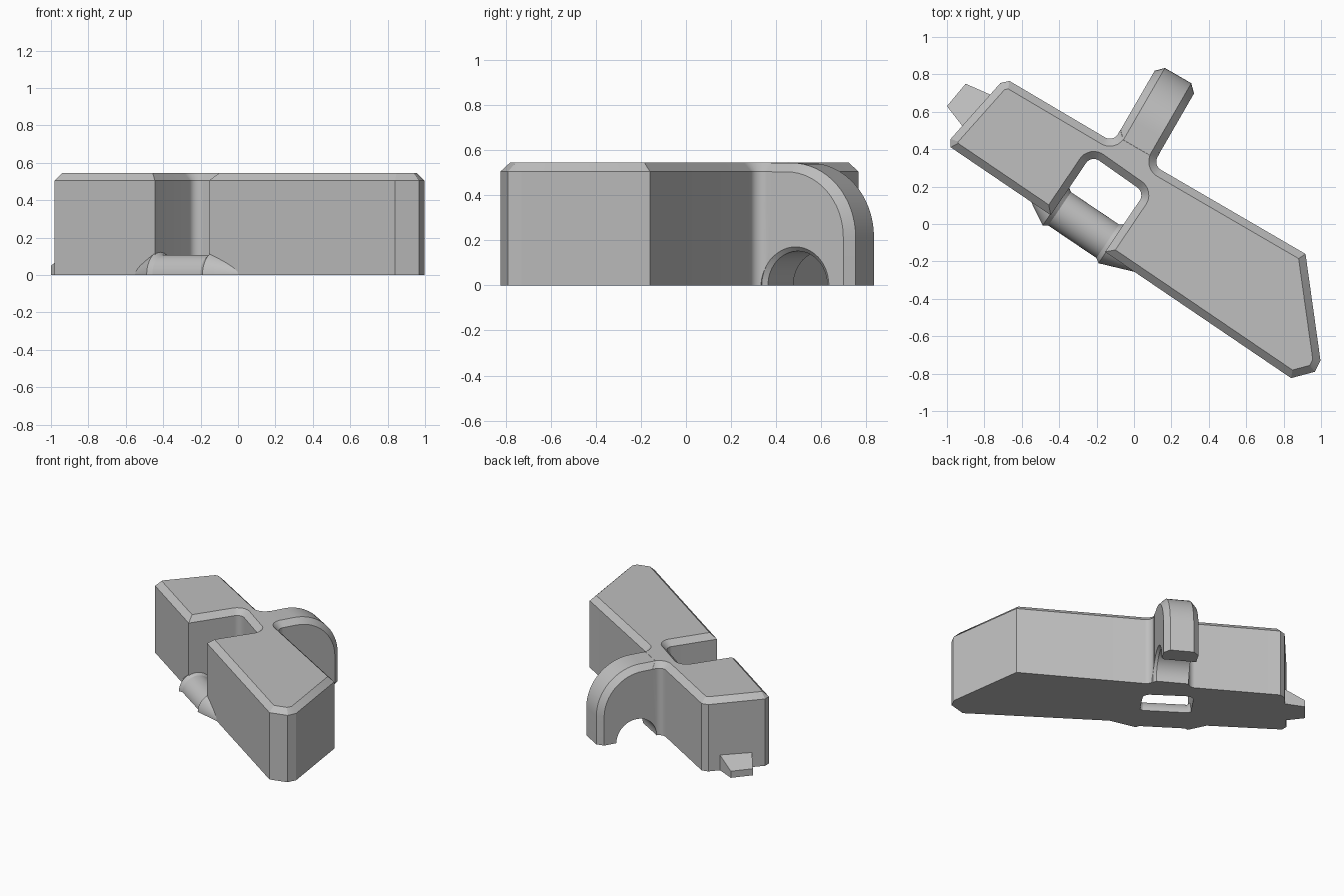
import bpy, bmesh, math
from mathutils import Vector

cube = bpy.data.objects.get("Cube")
if cube:
    bpy.data.objects.remove(cube, do_unlink=True)

HEIGHT, CHAMFER = 0.545, 0.04
TILT = math.radians(-30)          # the block lies turned in plan
U = Vector((math.cos(TILT), math.sin(TILT), 0))
V = Vector((-U.y, U.x, 0))
Z = Vector((0, 0, 1))

grey = bpy.data.materials.new("plain grey")
grey.use_nodes = True
grey.diffuse_color = (0.52, 0.52, 0.52, 1)
grey.node_tree.nodes["Principled BSDF"].inputs["Base Color"].default_value = grey.diffuse_color


def finish(bm, name):
    bmesh.ops.recalc_face_normals(bm, faces=bm.faces[:])
    mesh = bpy.data.meshes.new(name)
    bm.to_mesh(mesh)
    bm.free()
    obj = bpy.data.objects.new(name, mesh)
    obj.data.materials.append(grey)
    bpy.context.collection.objects.link(obj)
    return obj


def activate(obj):
    bpy.ops.object.select_all(action='DESELECT')
    obj.select_set(True)
    bpy.context.view_layer.objects.active = obj


def prism(points, offset):
    """Extrude a closed outline along an offset vector."""
    bm = bmesh.new()
    face = bm.faces.new([bm.verts.new(p) for p in points])
    made = bmesh.ops.extrude_face_region(bm, geom=[face], use_keep_orig=True)
    verts = [g for g in made["geom"] if isinstance(g, bmesh.types.BMVert)]
    bmesh.ops.translate(bm, verts=verts, vec=offset)
    bmesh.ops.recalc_face_normals(bm, faces=bm.faces[:])
    return bm


def chamfer(bm, edges):
    bmesh.ops.bevel(bm, geom=edges, offset=CHAMFER, segments=1,
                    profile=0.5, affect='EDGES')


def rounded(corners, steps=8):
    """Outline with a fillet at every corner that has a radius."""
    pts = []
    for i, (p, r) in enumerate(corners):
        if not r:
            pts.append(p)
            continue
        a = p + (corners[i - 1][0] - p).normalized() * r
        b = p + (corners[(i + 1) % len(corners)][0] - p).normalized() * r
        centre = a + b - p
        for k in range(steps + 1):
            d = a.lerp(b, k / steps) - centre
            pts.append(centre + d.normalized() * (a - centre).length)
    return pts


def lathe(name, origin, axis, profile, dip=0.0, steps=32):
    """Half-round solid along a level axis; dip carries it below its axis."""
    side = Vector((-axis.y, axis.x, 0))
    bm = bmesh.new()
    rings = []
    for s, r in profile:
        ring = []
        for k in range(steps + 1):
            a = -dip + (math.pi + 2 * dip) * k / steps
            ring.append(bm.verts.new(origin + axis * s
                                     + (side * math.cos(a) + Z * math.sin(a)) * r))
        rings.append(ring)
    for r0, r1 in zip(rings, rings[1:]):
        for k in range(steps + 1):
            n = (k + 1) % (steps + 1)
            bm.faces.new((r0[k], r0[n], r1[n], r1[k]))
    bm.faces.new(rings[0])
    bm.faces.new(rings[-1])
    return finish(bm, name)


def world(x, y, r=0.0):
    return Vector((x, y, 0)), r


def local(u, v, r=0.0):
    return U * u + V * v, r


FIN_LEFT, FIN_RIGHT = -0.315, -0.07

# Main block: plan outline with the notch in front and the fin root behind
outline = rounded([
    world(-0.155, -0.149), world(0.84, -0.824), world(0.967, -0.79),
    world(0.997, -0.73), world(0.917, -0.16),
    local(FIN_RIGHT, 0.323, 0.05), local(FIN_RIGHT, 0.40),
    local(FIN_LEFT, 0.40), local(FIN_LEFT, 0.323, 0.05),
    world(-0.666, 0.765), world(-0.714, 0.754),
    world(-0.98, 0.455), world(-0.98, 0.41), world(-0.445, 0.047),
    world(-0.228, 0.368, 0.05), world(0.058, 0.167, 0.05),
])
bm = prism(outline, Z * HEIGHT)
chamfer(bm, [e for e in bm.edges if all(v.co.z > HEIGHT - 0.01 for v in e.verts)])
block = finish(bm, "main_block")

# Fin: rounded side profile, chamfered round both sides
FIN_BACK, FIN_END, ARC = 0.26, 0.805, 0.33
gap = 0.001
profile = [(FIN_BACK, 0), (FIN_END, 0)]
for k in range(17):
    a = math.pi / 2 * k / 16
    profile.append((FIN_END - ARC + ARC * math.cos(a),
                    HEIGHT - gap - ARC + ARC * math.sin(a)))
profile.append((FIN_BACK, HEIGHT - gap))
bm = prism([U * (FIN_LEFT + gap) + V * v + Z * z for v, z in profile],
           U * (FIN_RIGHT - FIN_LEFT - 2 * gap))
rim = []
for e in bm.edges:
    a, b = (v.co for v in e.verts)
    across = abs((a - b).dot(U)) > 0.01
    bottom = max(a.z, b.z) < 0.01
    back = max(a.dot(V), b.dot(V)) < FIN_BACK + 0.01
    if not (across or bottom or back):
        rim.append(e)
chamfer(bm, rim)
fin = finish(bm, "fin")

# Half-round opening through the fin, flared on one side
cutter = lathe("opening_cutter", V * 0.52, U,
               [(-0.5, 0.152), (-0.09, 0.152), (FIN_RIGHT, 0.172), (0.0, 0.172)],
               dip=0.3, steps=40)
cutter.hide_render = True
for obj in (block, fin):
    activate(obj)
    mod = obj.modifiers.new("opening", 'BOOLEAN')
    mod.operation = 'DIFFERENCE'
    mod.solver = 'EXACT'
    mod.object = cutter
    bpy.ops.object.modifier_apply(modifier=mod.name)
bpy.data.objects.remove(cutter, do_unlink=True)

# Half-round bar across the notch mouth, with tapering ends
along = Vector((0.83, -0.56, 0)).normalized()
inward = Vector((-along.y, along.x, 0))
bar = lathe("cross_bar", Vector((-0.30, -0.051, 0)) + inward * 0.055, along,
            [(-0.31, 0.05), (-0.18, 0.125), (-0.155, 0.108),
             (0.155, 0.108), (0.18, 0.125), (0.38, 0.05)])

# Wedge tab on the end
bm = bmesh.new()
for x, y, top in ((-0.905, 0.507, 0.12), (-0.76, 0.688, 0.12),
                  (-0.9, 0.75, 0.05), (-1.0, 0.63, 0.05)):
    for z in (0, top):
        bm.verts.new((x, y, z))
bmesh.ops.convex_hull(bm, input=bm.verts[:])
tab = finish(bm, "end_tab")

for obj in (block, fin, bar):
    activate(obj)
    bpy.ops.object.shade_smooth_by_angle(angle=math.radians(25))
